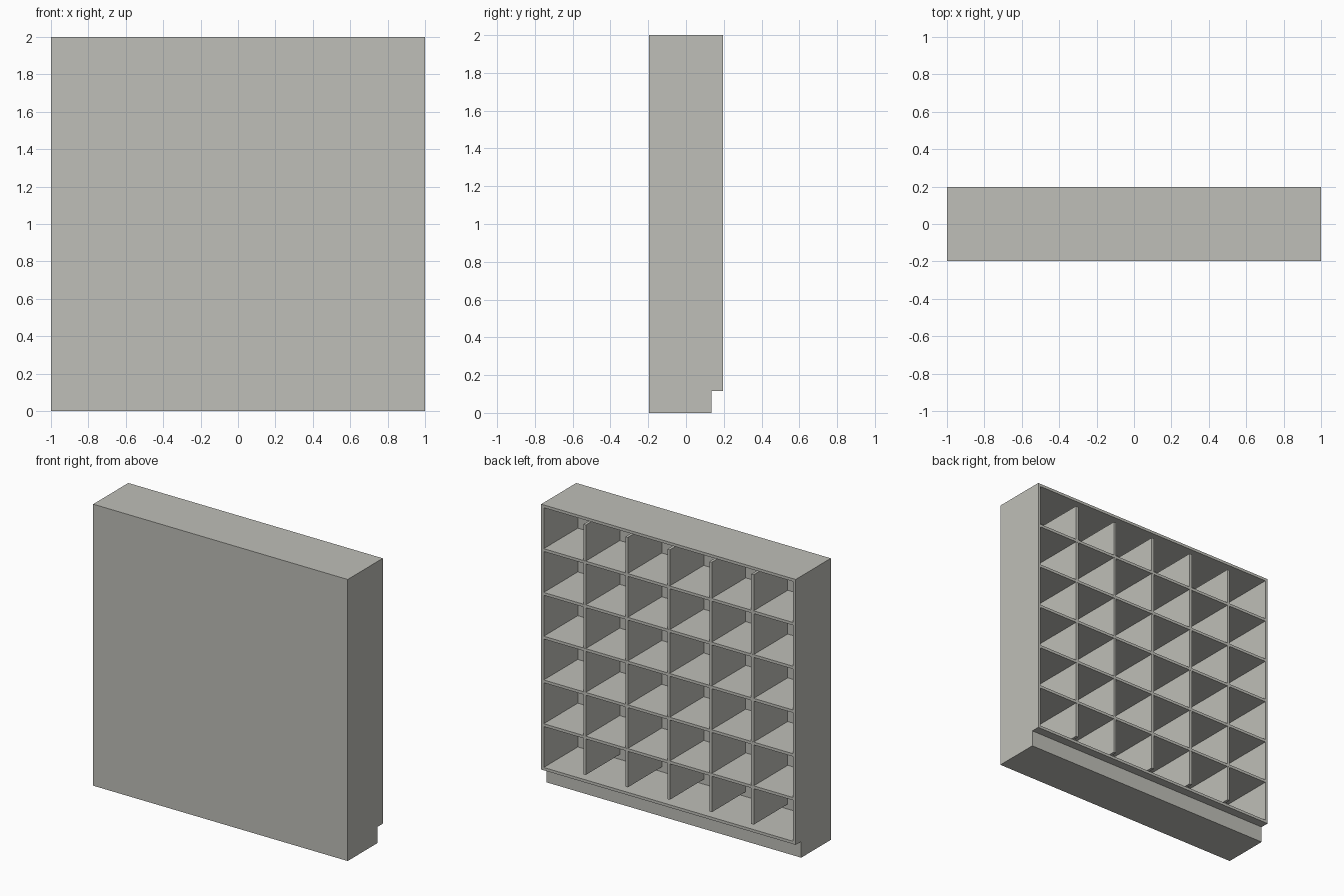
import bpy

cube = bpy.data.objects.get("Cube")
if cube:
    bpy.data.objects.remove(cube, do_unlink=True)

# One pale warm grey for the whole cabinet
COLOUR = (0.52, 0.52, 0.48, 1)
grey = bpy.data.materials.new("pale_grey")
grey.use_nodes = True
grey.diffuse_color = COLOUR
grey.node_tree.nodes["Principled BSDF"].inputs["Base Color"].default_value = COLOUR


def board(name, x, y, z):
    """Box spanning the given (low, high) range on each axis."""
    bpy.ops.mesh.primitive_cube_add(size=1)
    ob = bpy.context.object
    ob.name = ob.data.name = name
    ob.data.materials.append(grey)
    for v in ob.data.vertices:
        v.co = [lo + (c + 0.5) * (hi - lo) for c, (lo, hi) in zip(v.co, (x, y, z))]
    return ob


W, D, TOP = 1.0, 0.197, 2.0      # half width, half depth, height
BASE = 0.115                     # plinth height
T = 0.02                         # board thickness
PANEL = 0.012                    # closed front panel thickness
COLS, ROWS = 6, 6
GAP = 0.035                      # dividers stop short of top and bottom boards

inner_x = (-W + T, W - T)
inner_y = (-D + PANEL, D)

# Outer case
board("front_panel", (-W, W), (-D, -D + PANEL), (BASE, TOP))
board("plinth", (-W, W), (-D, 0.135), (0, BASE))
board("right_side", (-W, -W + T), inner_y, (BASE, TOP))
board("left_side", (W - T, W), inner_y, (BASE, TOP))
board("top_board", inner_x, inner_y, (TOP - T, TOP))
board("bottom_board", inner_x, inner_y, (BASE, BASE + T))

# Shelves, open to the back
pitch_z = (TOP - BASE - T) / ROWS
for i in range(1, ROWS):
    z = BASE + i * pitch_z
    board(f"shelf_{i}", inner_x, inner_y, (z, z + T))

# Upright dividers crossing the shelves
pitch_x = (2 * W - T) / COLS
for i in range(1, COLS):
    x = -W + i * pitch_x
    board(f"divider_{i}", (x, x + T), (inner_y[0], D - 0.001),
          (BASE + T + GAP, TOP - T - GAP))
